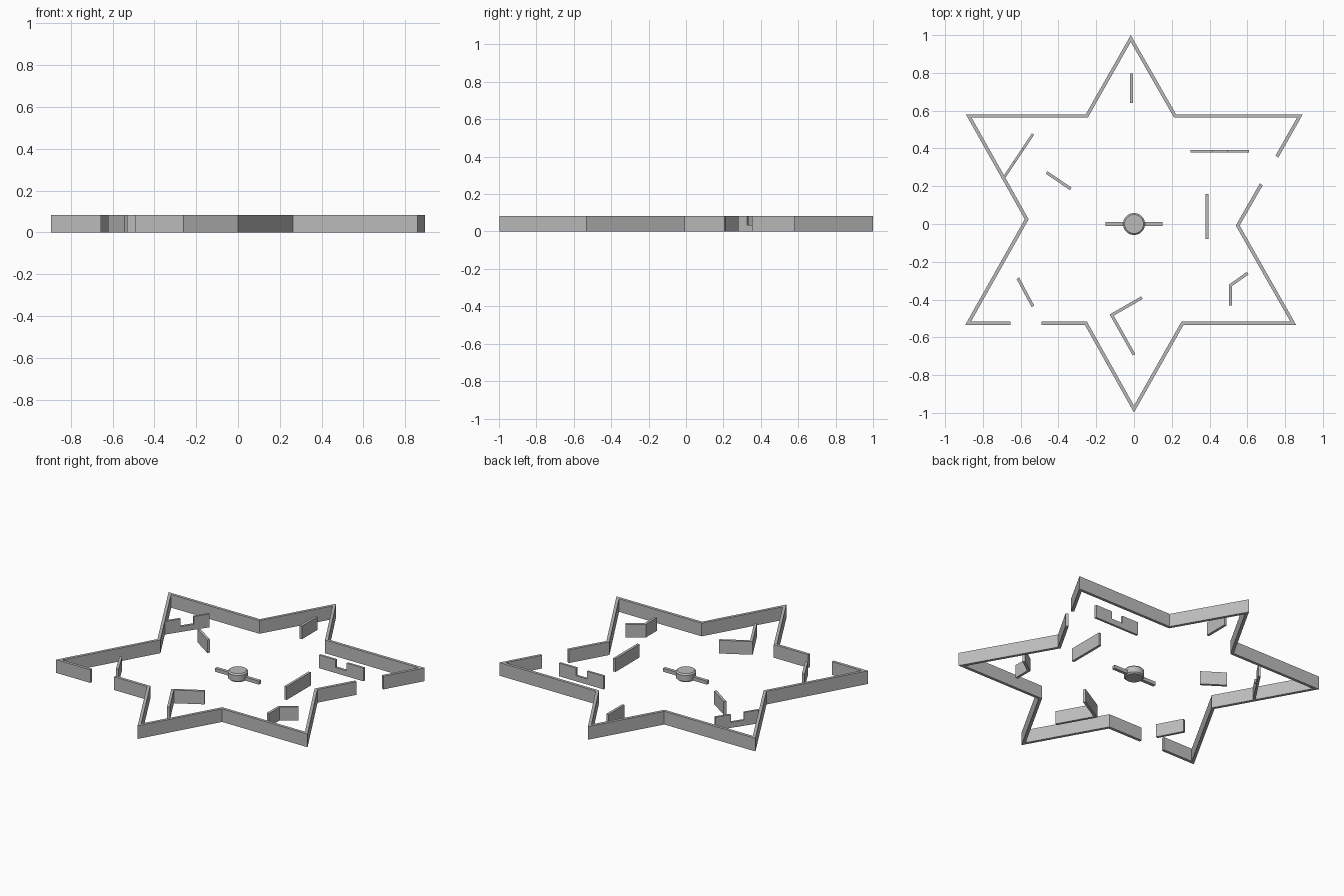
import bpy, bmesh, math
from mathutils import Vector

if "Cube" in bpy.data.objects:
    bpy.data.objects.remove(bpy.data.objects["Cube"])

H = 0.083   # wall height
T = 0.018   # wall thickness

grey = bpy.data.materials.new("dark_grey")
grey.diffuse_color = (0.5, 0.5, 0.5, 1)
grey.use_nodes = True
grey.node_tree.nodes["Principled BSDF"].inputs["Base Color"].default_value = grey.diffuse_color


def finish(name, bm):
    bmesh.ops.recalc_face_normals(bm, faces=bm.faces)
    me = bpy.data.meshes.new(name)
    bm.to_mesh(me)
    bm.free()
    me.materials.append(grey)
    ob = bpy.data.objects.new(name, me)
    bpy.context.collection.objects.link(ob)
    return ob


def wall(name, pts, z0=0.0, z1=H, t=T):
    """Upright strip along an open path, with mitred corners."""
    p = [Vector(q) for q in pts]
    normals = []
    for a, b in zip(p, p[1:]):
        d = (b - a).normalized()
        normals.append(Vector((-d.y, d.x)))
    bm = bmesh.new()
    rings = []
    for i, q in enumerate(p):
        n0, n1 = normals[max(i - 1, 0)], normals[min(i, len(normals) - 1)]
        m = (n0 + n1).normalized()
        m *= t / 2 / m.dot(n0)
        rings.append([bm.verts.new((c.x, c.y, z)) for c, z in
                      ((q - m, z0), (q + m, z0), (q + m, z1), (q - m, z1))])
    for r, s in zip(rings, rings[1:]):
        for k in range(4):
            bm.faces.new((r[k], r[(k + 1) % 4], s[(k + 1) % 4], s[k]))
    bm.faces.new(rings[0])
    bm.faces.new(rings[-1])
    return finish(name, bm)


def notched_wall(name, a, b, f0, f1, z=0.035):
    """Straight wall with a low middle between fractions f0 and f1."""
    a, b = Vector(a), Vector(b)
    d = (b - a).normalized()
    n = Vector((-d.y, d.x)) * 0.007
    length = (b - a).length
    prof = [(0, 0), (1, 0), (1, H), (f1, H), (f1, z), (f0, z), (f0, H), (0, H)]
    bm = bmesh.new()
    vs = []
    for u, h in prof:
        c = a + d * u * length - n
        vs.append(bm.verts.new((c.x, c.y, h)))
    face = bm.faces.new(vs)
    ext = bmesh.ops.extrude_face_region(bm, geom=[face])
    moved = [v for v in ext["geom"] if isinstance(v, bmesh.types.BMVert)]
    bmesh.ops.translate(bm, verts=moved, vec=(2 * n.x, 2 * n.y, 0))
    return finish(name, bm)


# Star-shaped outer wall in two runs, leaving two doorways
wall("outer_wall_long", [(-0.49, -0.525), (-0.255, -0.525), (0, -0.98), (0.257, -0.525),
                         (0.843, -0.525), (0.549, -0.008), (0.674, 0.21)])
wall("outer_wall_short", [(0.757, 0.357), (0.878, 0.572), (0.217, 0.572), (-0.017, 0.982),
                          (-0.25, 0.572), (-0.875, 0.572), (-0.568, 0.025),
                          (-0.878, -0.525), (-0.655, -0.525)])

# Free-standing inner walls
inner = {
    "top_point_wall": [(-0.012, 0.797), (-0.012, 0.641)],
    "left_short_wall": [(-0.463, 0.273), (-0.335, 0.186)],
    "right_wall": [(0.387, 0.16), (0.387, -0.08)],
    "right_corner_wall": [(0.602, -0.26), (0.512, -0.324), (0.512, -0.432)],
    "left_door_wall": [(-0.615, -0.287), (-0.535, -0.436)],
    "bottom_corner_wall": [(0.042, -0.39), (-0.118, -0.482), (0.0, -0.692)],
}
for name, pts in inner.items():
    wall(name, pts, t=0.016)

# Low-silled walls
notched_wall("right_notched_wall", (0.30, 0.385), (0.61, 0.385), 0.37, 0.62)
notched_wall("left_notched_wall", (-0.685, 0.25), (-0.535, 0.476), 0.35, 0.65)

# Central hub: chamfered disc
bm = bmesh.new()
N = 32
rings = []
for r, z in ((0.05, 0), (0.058, 0.008), (0.058, 0.045), (0.05, 0.053)):
    rings.append([bm.verts.new((r * math.cos(2 * math.pi * i / N),
                                r * math.sin(2 * math.pi * i / N), z)) for i in range(N)])
for a, b in zip(rings, rings[1:]):
    for i in range(N):
        j = (i + 1) % N
        bm.faces.new((a[i], a[j], b[j], b[i]))
bm.faces.new(rings[0])
bm.faces.new(rings[-1])
finish("hub_disc", bm)

# Bar on each side of the hub
for side, s in (("left", -1), ("right", 1)):
    wall("hub_bar_" + side, [(s * 0.05, 0), (s * 0.152, 0)], 0.005, 0.027, 0.02)
